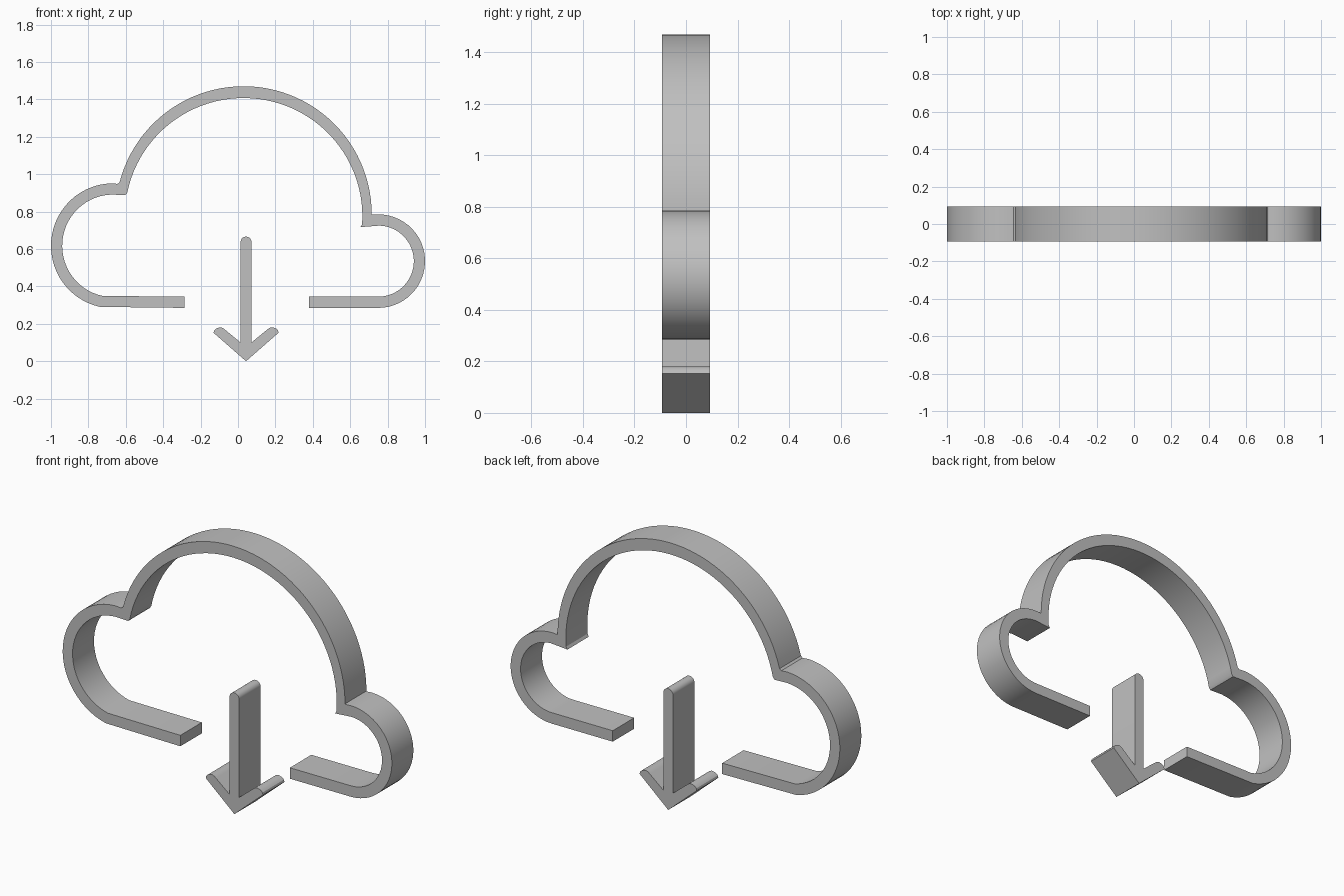
import bpy
import bmesh
from math import radians, sin, cos

DEPTH = 0.186

cube = bpy.data.objects.get("Cube")
if cube:
    bpy.data.objects.remove(cube)

grey = bpy.data.materials.new("plain grey")
grey.use_nodes = True
colour = (0.53, 0.53, 0.53, 1)
grey.diffuse_color = colour
grey.node_tree.nodes["Principled BSDF"].inputs["Base Color"].default_value = colour


def arc(cx, cz, rx, rz, start, end, steps):
    """Points along an elliptical arc, angles in degrees."""
    angles = [radians(start + (end - start) * i / steps) for i in range(steps + 1)]
    return [(cx + rx * cos(a), cz + rz * sin(a)) for a in angles]


def extrude_shape(name, points, faces):
    """Flat shape in the xz plane, extruded along y."""
    bm = bmesh.new()
    verts = [bm.verts.new((x, -DEPTH / 2, z)) for x, z in points]
    for f in faces:
        bm.faces.new([verts[i] for i in f])
    result = bmesh.ops.extrude_face_region(bm, geom=bm.faces[:], use_keep_orig=True)
    moved = [g for g in result["geom"] if isinstance(g, bmesh.types.BMVert)]
    bmesh.ops.translate(bm, verts=moved, vec=(0, DEPTH, 0))
    bmesh.ops.recalc_face_normals(bm, faces=bm.faces[:])
    mesh = bpy.data.meshes.new(name)
    bm.to_mesh(mesh)
    bm.free()
    mesh.materials.append(grey)
    obj = bpy.data.objects.new(name, mesh)
    bpy.context.collection.objects.link(obj)
    bpy.ops.object.select_all(action="DESELECT")
    obj.select_set(True)
    bpy.context.view_layer.objects.active = obj
    bpy.ops.object.shade_smooth_by_angle(angle=radians(25))
    return obj


# Cloud outline: matching outer and inner edges joined by a strip of quads
outer = [(-0.285, 0.285)]
outer += arc(-0.668, 0.617, 0.332, 0.334, 258, 92, 28)
outer += [(-0.644, 0.948)]
outer += arc(0.03, 0.785, 0.685, 0.685, 165.5, 0, 48)
outer += arc(0.75, 0.535, 0.25, 0.25, 97, -90, 28)
outer += [(0.38, 0.285)]

inner = [(-0.285, 0.345)]
inner += arc(-0.668, 0.617, 0.272, 0.274, 258, 92, 28)
inner += [(-0.602, 0.888)]
inner += arc(0.03, 0.775, 0.635, 0.632, 168.5, -4, 48)
inner += [(0.655, 0.717)]
inner += arc(0.75, 0.535, 0.19, 0.19, 88, -88, 27)
inner += [(0.38, 0.345)]

count = len(outer)
strip = [(i, i + 1, count + i + 1, count + i) for i in range(count - 1)]
extrude_shape("cloud_outline", outer + inner, strip)

# Download arrow: half profile mirrored about its shaft
AXIS = 0.043
half = arc(0, 0.638, 0.029, 0.028, 90, 0, 8)
half += [(0.029, 0.1)]
half += [(0.112, 0.168), (0.122, 0.176), (0.134, 0.181), (0.148, 0.179),
         (0.161, 0.174), (0.171, 0.164), (0.174, 0.152)]
half += [(0, 0)]
right = [(AXIS + x, z) for x, z in half]
left = [(AXIS - x, z) for x, z in reversed(half[1:-1])]
arrow = right + left
extrude_shape("down_arrow", arrow, [range(len(arrow))])
